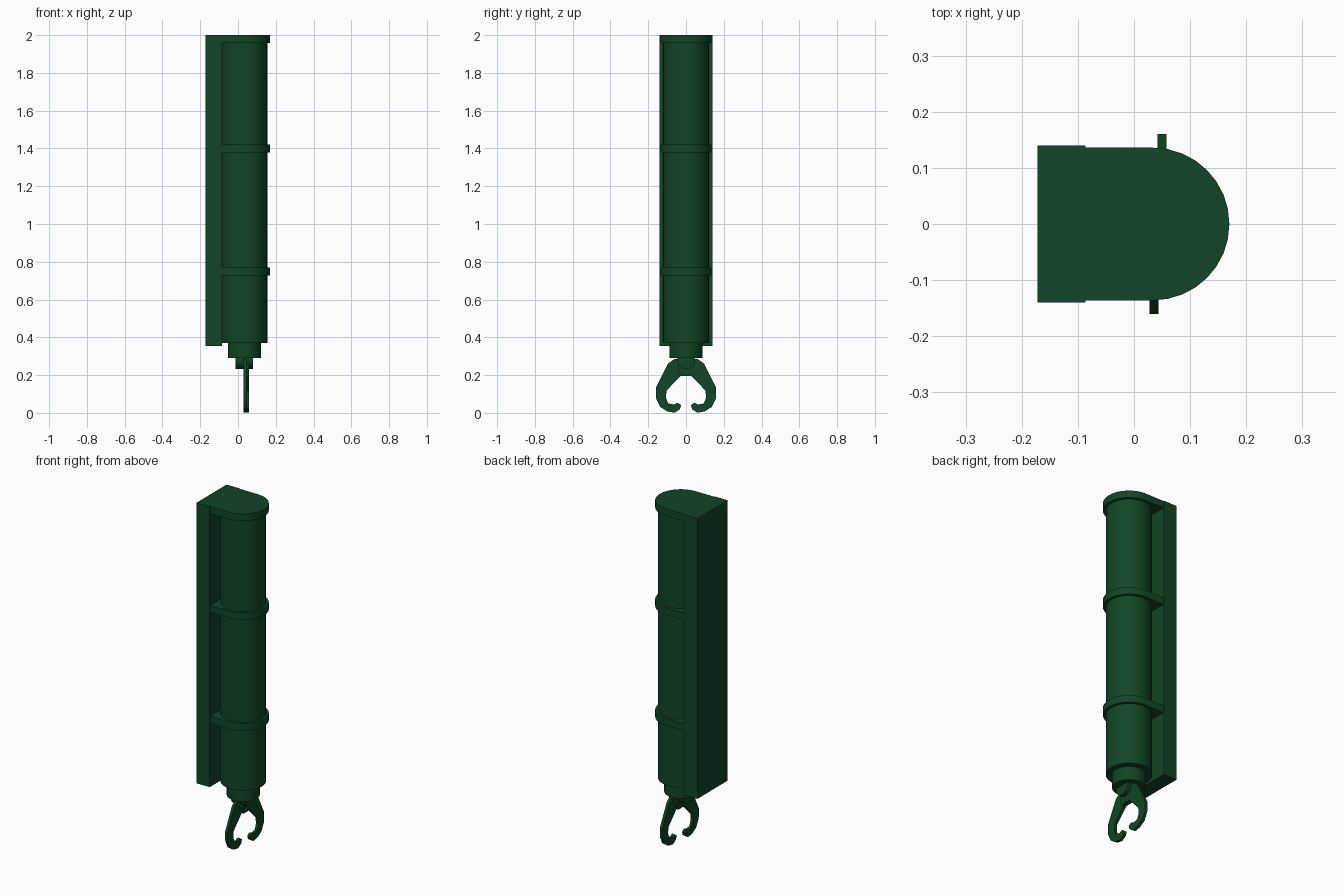
import bpy
import bmesh
import math
from mathutils import Matrix

cube = bpy.data.objects.get("Cube")
if cube:
    bpy.data.objects.remove(cube, do_unlink=True)

GREEN = (0.0055, 0.06, 0.019, 1)
green = bpy.data.materials.new("dark green")
green.use_nodes = True
green.diffuse_color = GREEN
green.node_tree.nodes["Principled BSDF"].inputs["Base Color"].default_value = GREEN

AXIS_X = 0.034  # centre line of the tube


def finish(name, bm, smooth=False):
    bmesh.ops.recalc_face_normals(bm, faces=bm.faces)
    mesh = bpy.data.meshes.new(name)
    bm.to_mesh(mesh)
    bm.free()
    obj = bpy.data.objects.new(name, mesh)
    bpy.context.collection.objects.link(obj)
    mesh.materials.append(green)
    if smooth:
        bpy.ops.object.select_all(action='DESELECT')
        obj.select_set(True)
        bpy.context.view_layer.objects.active = obj
        bpy.ops.object.shade_smooth_by_angle(angle=math.radians(35))
    return obj


def prism(name, points, offset, smooth=False):
    """Extrude a closed outline along the offset vector."""
    bm = bmesh.new()
    face = bm.faces.new([bm.verts.new(p) for p in points])
    grown = bmesh.ops.extrude_face_region(bm, geom=[face], use_keep_orig=True)
    verts = [g for g in grown["geom"] if isinstance(g, bmesh.types.BMVert)]
    bmesh.ops.translate(bm, verts=verts, vec=offset)
    return finish(name, bm, smooth)


def cylinder(name, radius, depth, centre, turn=0):
    bm = bmesh.new()
    matrix = Matrix.Translation(centre) @ Matrix.Rotation(turn, 4, 'Y')
    bmesh.ops.create_cone(bm, cap_ends=True, segments=32, radius1=radius,
                          radius2=radius, depth=depth, matrix=matrix)
    return finish(name, bm, True)


# Long backing rail
prism("backing_rail", [(-0.172, -0.14, 0.355), (-0.086, -0.14, 0.355),
                       (-0.086, 0.14, 0.355), (-0.172, 0.14, 0.355)], (0, 0, 1.645))

# Main tube and collar under it
cylinder("main_tube", 0.121, 1.62, (AXIS_X, 0, 1.18))
cylinder("lower_collar", 0.088, 0.09, (AXIS_X, 0, 0.335))

# U-shaped bands that hold the tube to the rail
arc = [math.pi * (i / 16 - 0.5) for i in range(17)]
for name, z in (("lower_band", 0.728), ("middle_band", 1.378), ("top_cap", 1.958)):
    outline = [(-0.09, -0.136, z)]
    outline += [(AXIS_X + 0.136 * math.cos(a), 0.136 * math.sin(a), z) for a in arc]
    outline.append((-0.09, 0.136, z))
    prism(name, outline, (0, 0, 0.042), True)

# Pivot pin across the claw
cylinder("claw_pivot", 0.047, 0.095, (0.033, 0, 0.28), math.pi / 2)

# Two mirrored flat claw jaws, side by side on the pivot
jaw = [(-0.03, 0.2), (-0.045, 0.24), (-0.03, 0.29), (0.06, 0.29), (0.095, 0.265),
       (0.16, 0.135), (0.158, 0.08), (0.137, 0.036), (0.1, 0.012), (0.06, 0.005),
       (0.032, 0.024), (0.026, 0.045), (0.045, 0.058), (0.065, 0.048), (0.095, 0.055),
       (0.106, 0.085), (0.103, 0.122), (0.028, 0.2)]
for name, side, x in (("left_jaw", 1, 0.042), ("right_jaw", -1, 0.028)):
    prism(name, [(x, side * y, z - 0.004) for y, z in jaw], (0.016, 0, 0))
